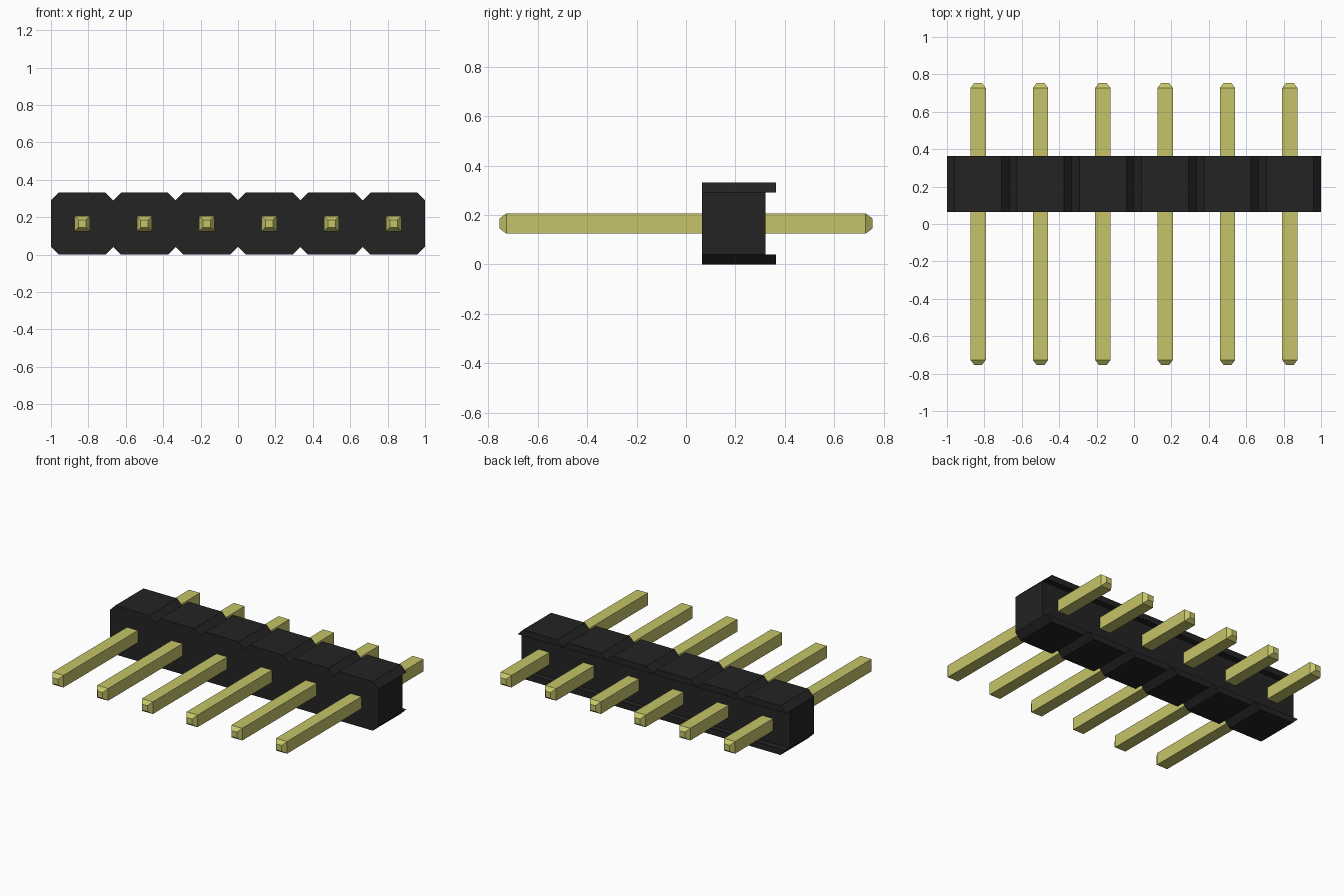
import bpy
import bmesh

cube = bpy.data.objects.get("Cube")
if cube:
    bpy.data.objects.remove(cube, do_unlink=True)

COUNT = 6
PITCH = 2 / COUNT
HEIGHT = 0.331
CHAMFER = 0.041
FRONT, RECESS, BACK = 0.065, 0.322, 0.364   # housing depth along y
PIN_END, TIP = 0.755, 0.028
PIN_HALF, TIP_HALF = 0.041, 0.02


def make_material(name, color):
    mat = bpy.data.materials.new(name)
    mat.use_nodes = True
    mat.diffuse_color = color
    mat.node_tree.nodes["Principled BSDF"].inputs["Base Color"].default_value = color
    return mat


def loft(name, sections, mat):
    """Join matching (x, z) outlines placed at successive y positions."""
    bm = bmesh.new()
    rings = [[bm.verts.new((x, y, z)) for x, z in pts] for y, pts in sections]
    for a, b in zip(rings, rings[1:]):
        for i in range(len(a)):
            j = (i + 1) % len(a)
            bm.faces.new((a[i], a[j], b[j], b[i]))
    bm.faces.new(rings[0])
    bm.faces.new(rings[-1])
    bmesh.ops.recalc_face_normals(bm, faces=bm.faces)
    mesh = bpy.data.meshes.new(name)
    bm.to_mesh(mesh)
    bm.free()
    mesh.materials.append(mat)
    obj = bpy.data.objects.new(name, mesh)
    bpy.context.collection.objects.link(obj)
    return obj


def square(cx, cz, h):
    return [(cx - h, cz - h), (cx + h, cz - h), (cx + h, cz + h), (cx - h, cz + h)]


black = make_material("black_plastic", (0.017, 0.017, 0.017, 1))
gold = make_material("gold_metal", (0.56, 0.55, 0.14, 1))

# Housing outline: a row of chamfered cells with a notch at every joint
lower = [(-1, CHAMFER)]
for i in range(COUNT):
    x0 = -1 + i * PITCH
    x1 = x0 + PITCH
    lower += [(x0 + CHAMFER, 0), (x1 - CHAMFER, 0), (x1, CHAMFER)]
upper = [(x, HEIGHT - z) for x, z in reversed(lower)]
loft("housing", [(FRONT, lower + upper), (RECESS, lower + upper)], black)

for i in range(COUNT):
    x0 = -1 + i * PITCH
    x1 = x0 + PITCH
    cx = (x0 + x1) / 2

    # Lips that overhang the recessed back of each cell
    lip = [(x0, CHAMFER), (x0 + CHAMFER, 0), (x1 - CHAMFER, 0), (x1, CHAMFER)]
    top = [(x, HEIGHT - z) for x, z in lip]
    loft(f"bottom_lip_{i + 1}", [(RECESS, lip), (BACK, lip)], black)
    loft(f"top_lip_{i + 1}", [(RECESS, top), (BACK, top)], black)

    # Square pin with tapered ends
    body = square(cx, HEIGHT / 2, PIN_HALF)
    tip = square(cx, HEIGHT / 2, TIP_HALF)
    loft(f"pin_{i + 1}", [(-PIN_END, tip), (-PIN_END + TIP, body),
                          (PIN_END - TIP, body), (PIN_END, tip)], gold)
